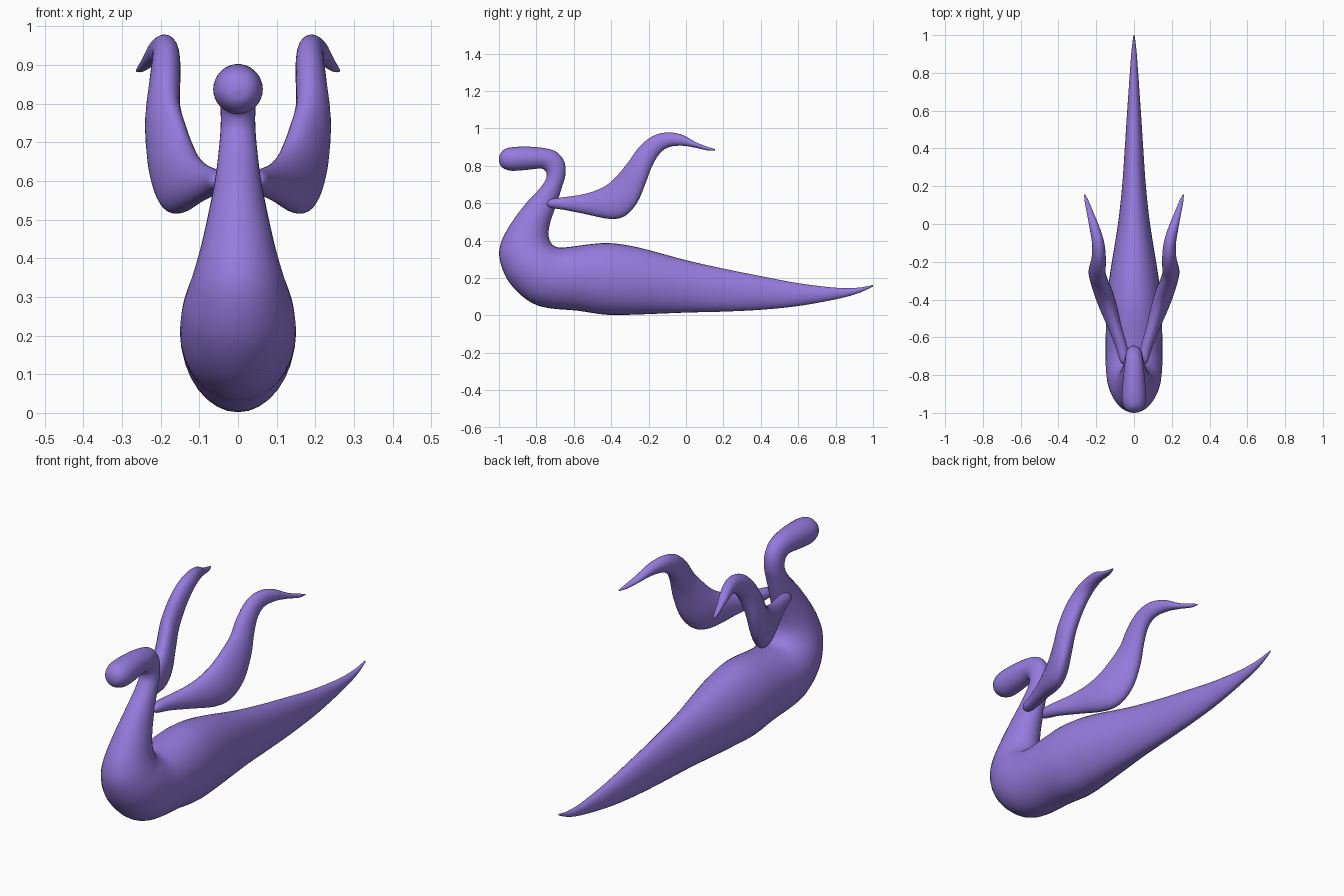
import bpy, bmesh, math
from mathutils import Vector

purple = bpy.data.materials.new("purple")
purple.diffuse_color = (0.30, 0.20, 0.73, 1)


def spline(rows, steps):
    """Catmull-Rom interpolation through rows of numbers."""
    out = []
    for i in range(len(rows) - 1):
        p = [rows[max(0, min(len(rows) - 1, i + k))] for k in (-1, 0, 1, 2)]
        for s in range(steps):
            t = s / steps
            out.append([0.5 * (2 * b + (c - a) * t + (2 * a - 5 * b + 4 * c - d) * t * t
                               + (3 * b - a - 3 * c + d) * t ** 3)
                        for a, b, c, d in zip(*p)])
    return out + [list(rows[-1])]


def loft(name, rows, sides=32, steps=5):
    """Skin elliptical sections given as upper point, lower point, half width."""
    rings = spline(rows, steps)
    tops = [Vector(r[0:3]) for r in rings]
    lows = [Vector(r[3:6]) for r in rings]
    mids = [(a + b) / 2 for a, b in zip(tops, lows)]
    bm = bmesh.new()
    loops = []
    for i, r in enumerate(rings):
        tangent = mids[min(i + 1, len(mids) - 1)] - mids[max(i - 1, 0)]
        up = (tops[i] - lows[i]) / 2
        side = tangent.cross(up).normalized() * max(r[6], 0.001)
        loops.append([bm.verts.new(mids[i] + up * math.cos(a) + side * math.sin(a))
                      for a in (2 * math.pi * k / sides for k in range(sides))])
    for p, q in zip(loops, loops[1:]):
        for k in range(sides):
            n = (k + 1) % sides
            bm.faces.new((p[k], p[n], q[n], q[k]))
    bm.faces.new(loops[0])
    bm.faces.new(loops[-1])
    bmesh.ops.recalc_face_normals(bm, faces=bm.faces)
    for f in bm.faces:
        f.smooth = True
    mesh = bpy.data.meshes.new(name)
    bm.to_mesh(mesh)
    bm.free()
    mesh.materials.append(purple)
    obj = bpy.data.objects.new(name, mesh)
    bpy.context.collection.objects.link(obj)
    return obj


# head, neck, breast and tapering tail: (back y, z, front y, z, half width)
body = [
    (-1.0, .838, -1.0, .832, .003), (-.992, .865, -.994, .805, .032),
    (-.967, .89, -.972, .784, .053), (-.92, .90, -.93, .773, .064),
    (-.84, .902, -.85, .778, .06), (-.75, .893, -.78, .785, .052),
    (-.69, .872, -.755, .775, .047), (-.65, .82, -.745, .755, .045),
    (-.645, .75, -.75, .725, .045), (-.665, .68, -.785, .675, .05),
    (-.69, .60, -.855, .60, .06), (-.725, .50, -.93, .50, .08),
    (-.735, .43, -.985, .40, .10), (-.72, .385, -.998, .31, .12),
    (-.695, .367, -.96, .20, .14), (-.67, .362, -.89, .115, .148),
    (-.64, .364, -.81, .06, .15), (-.59, .37, -.72, .037, .15),
    (-.50, .382, -.58, .025, .149), (-.40, .386, -.42, .003, .145),
    (-.25, .362, -.25, .005, .125), (0, .295, 0, .015, .085),
    (.20, .25, .20, .02, .063), (.40, .21, .40, .03, .049),
    (.60, .172, .60, .05, .036), (.80, .148, .80, .086, .022),
    (.92, .148, .92, .118, .013), (1.0, .163, 1.0, .155, .003),
]
loft("body", [(0, a, b, 0, c, d, w) for a, b, c, d, w in body])

# curling wings: (upper x, y, z, lower x, y, z, half thickness)
wing = loft("wings", [
    (.045, -.745, .60, .045, -.745, .59, .006),
    (.05, -.72, .622, .05, -.72, .575, .025),
    (.065, -.65, .632, .07, -.64, .562, .03),
    (.09, -.56, .645, .11, -.54, .542, .035),
    (.115, -.48, .668, .155, -.41, .516, .045),
    (.135, -.41, .705, .185, -.33, .53, .048),
    (.155, -.35, .765, .21, -.265, .60, .045),
    (.175, -.30, .83, .215, -.22, .70, .043),
    (.18, -.25, .90, .20, -.18, .80, .04),
    (.182, -.18, .957, .19, -.14, .865, .036),
    (.186, -.10, .978, .196, -.09, .90, .032),
    (.205, -.02, .965, .213, -.02, .907, .026),
    (.228, .06, .922, .234, .05, .897, .018),
    (.25, .12, .90, .25, .115, .882, .011),
    (.261, .155, .888, .261, .155, .882, .003),
])
wing.modifiers.new("mirror", 'MIRROR')
